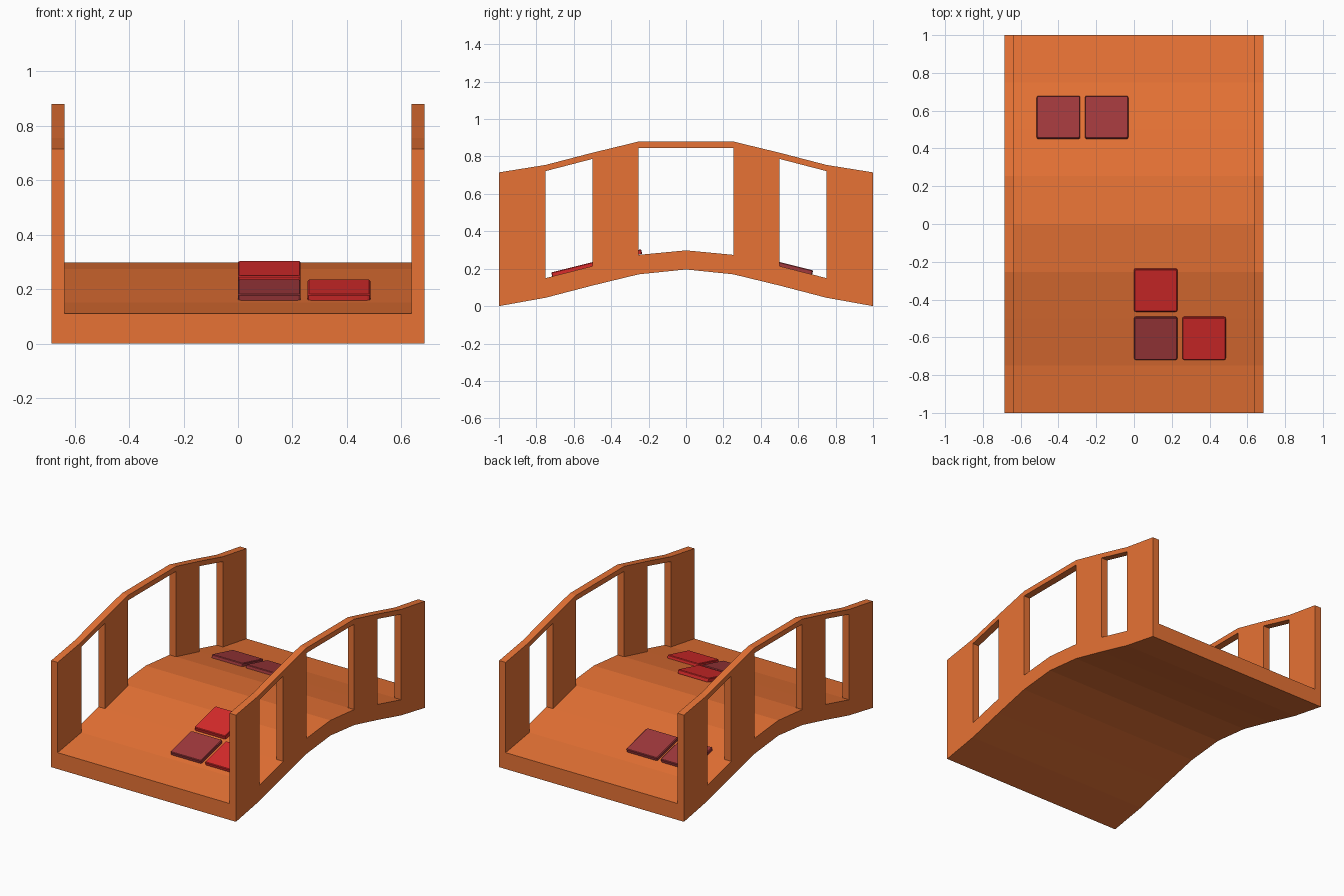
import bpy, bmesh, math
from mathutils import Matrix

if "Cube" in bpy.data.objects:
    bpy.data.objects.remove(bpy.data.objects["Cube"])


def material(name, rgb):
    m = bpy.data.materials.new(name)
    m.diffuse_color = (*rgb, 1)
    m.use_nodes = True
    m.node_tree.nodes["Principled BSDF"].inputs["Base Color"].default_value = m.diffuse_color
    return m


def finish(bm, name, mat):
    bmesh.ops.recalc_face_normals(bm, faces=bm.faces)
    me = bpy.data.meshes.new(name)
    bm.to_mesh(me)
    bm.free()
    ob = bpy.data.objects.new(name, me)
    bpy.context.collection.objects.link(ob)
    me.materials.append(mat)
    return ob


orange = material("orange", (0.80, 0.17, 0.035))
red = material("red", (0.70, 0.024, 0.024))
maroon = material("maroon", (0.35, 0.04, 0.045))

# Half profile of the arch: y, underside, deck, rail underside, rail top
half = [(-1.0, 0.0, 0.11, 0.68, 0.715),
        (-0.75, 0.045, 0.15, 0.722, 0.755),
        (-0.5, 0.11, 0.214, 0.787, 0.82),
        (-0.253, 0.17, 0.274, 0.846, 0.88),
        (0.0, 0.196, 0.298, 0.846, 0.88)]
stations = half + [(-r[0], *r[1:]) for r in half[-2::-1]]
xs = [-0.685, -0.637, 0.637, 0.685]
openings = {1, 3, 4, 6}


def solid(i, j, k):
    """Is the cell (across, along, layer) filled?"""
    if not (0 <= i < 3 and 0 <= j < 8 and 0 <= k < 3):
        return False
    if k == 0:
        return True                      # deck slab
    return i != 1 and (k == 2 or j not in openings)   # rails and posts


# Bridge body: outer skin of the filled cells
bm = bmesh.new()
verts = {}


def vert(i, j, k):
    if (i, j, k) not in verts:
        verts[i, j, k] = bm.verts.new((xs[i], stations[j][0], stations[j][k + 1]))
    return verts[i, j, k]


for i in range(3):
    for j in range(8):
        for k in range(3):
            if not solid(i, j, k):
                continue
            for axis in range(3):
                for side in (0, 1):
                    near = [i, j, k]
                    near[axis] += 2 * side - 1
                    if solid(*near):
                        continue
                    u, v = [a for a in range(3) if a != axis]
                    ring = []
                    for du, dv in ((0, 0), (1, 0), (1, 1), (0, 1)):
                        c = [i, j, k]
                        c[axis] += side
                        c[u] += du
                        c[v] += dv
                        ring.append(vert(*c))
                    bm.faces.new(ring)
finish(bm, "bridge_body", orange)


# Paving tiles lying on the slopes
def paving_tile(name, x, y, z, mat):
    bm = bmesh.new()
    bmesh.ops.create_cube(bm, size=1, matrix=Matrix.Diagonal((0.23, 0.232, 0.025, 1)))
    corners = [e for e in bm.edges if abs(e.verts[0].co.z - e.verts[1].co.z) > 0.01]
    bmesh.ops.bevel(bm, geom=corners, offset=0.01, segments=2, affect='EDGES', profile=0.5)
    rim = [e for e in bm.edges if all(v.co.z > 0.01 for v in e.verts)]
    bmesh.ops.bevel(bm, geom=rim, offset=0.004, segments=1, affect='EDGES', profile=0.5)
    tilt = math.radians(14) * (1 if y < 0 else -1)
    ob = finish(bm, name, mat)
    ob.location = (x, y, z)
    ob.rotation_euler = (tilt, 0, 0)


paving_tile("front_tile_upper", 0.115, -0.35, 0.264, red)
paving_tile("front_tile_lower", 0.115, -0.605, 0.196, maroon)
paving_tile("front_tile_side", 0.371, -0.605, 0.196, red)
paving_tile("back_tile_outer", -0.40, 0.564, 0.207, maroon)
paving_tile("back_tile_inner", -0.145, 0.564, 0.207, maroon)
